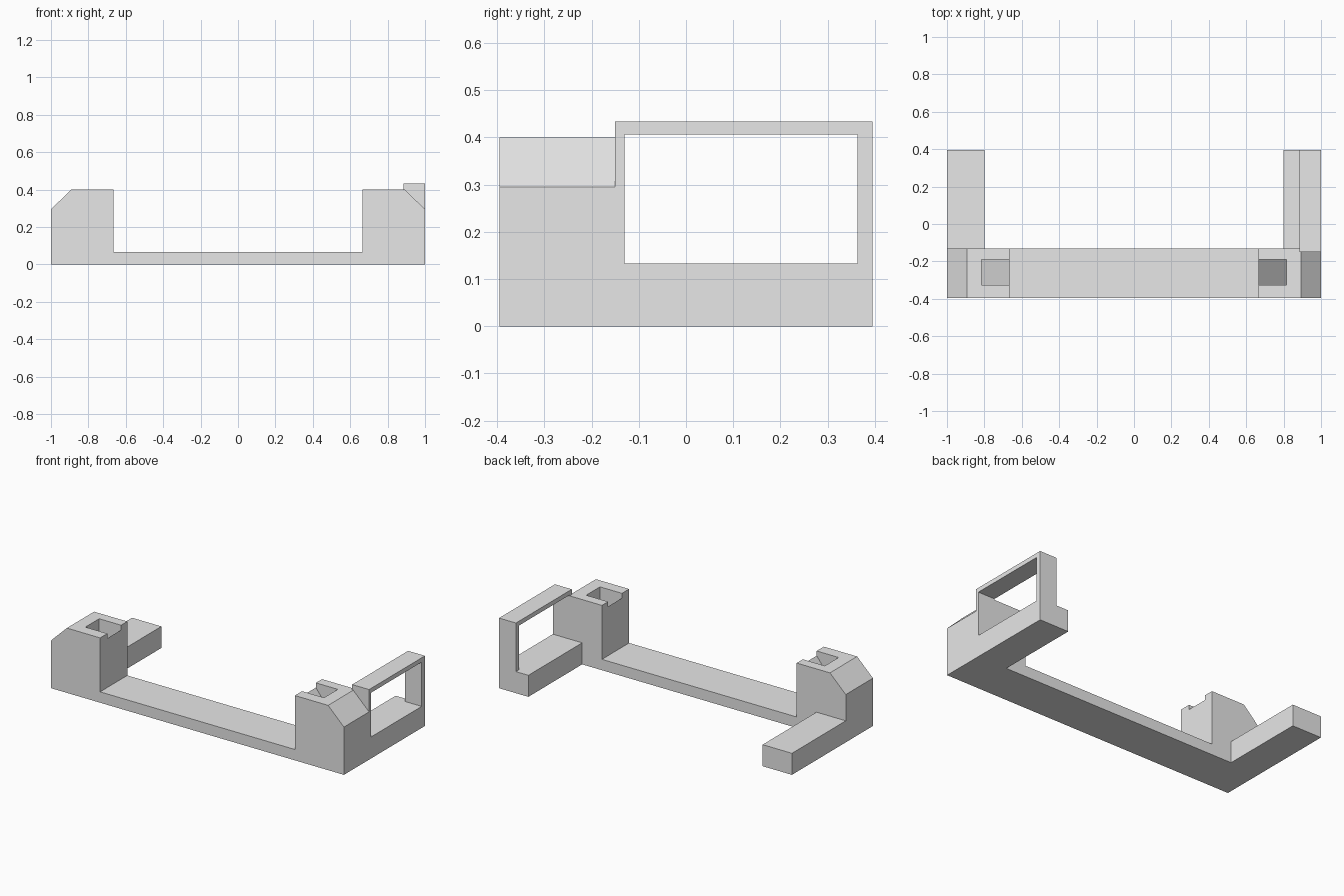
import bpy
import bmesh
from mathutils import Vector

cube = bpy.data.objects.get("Cube")
if cube:
    bpy.data.objects.remove(cube, do_unlink=True)

grey = bpy.data.materials.new("light_grey")
grey.use_nodes = True
grey.diffuse_color = (0.8, 0.8, 0.8, 1)
grey.node_tree.nodes["Principled BSDF"].inputs["Base Color"].default_value = (0.8, 0.8, 0.8, 1)


def prism(name, profile, axis, start, end):
    """Extrude a 2D profile (x,z along y or y,z along x) between two positions."""
    bm = bmesh.new()
    if axis == "y":
        points = [Vector((a, start, b)) for a, b in profile]
        travel = Vector((0, end - start, 0))
    else:
        points = [Vector((start, a, b)) for a, b in profile]
        travel = Vector((end - start, 0, 0))
    face = bm.faces.new([bm.verts.new(p) for p in points])
    result = bmesh.ops.extrude_face_region(bm, geom=[face])
    moved = [g for g in result["geom"] if isinstance(g, bmesh.types.BMVert)]
    bmesh.ops.translate(bm, verts=moved, vec=travel)
    bmesh.ops.recalc_face_normals(bm, faces=bm.faces)
    mesh = bpy.data.meshes.new(name)
    bm.to_mesh(mesh)
    bm.free()
    mesh.materials.append(grey)
    obj = bpy.data.objects.new(name, mesh)
    bpy.context.collection.objects.link(obj)
    return obj


FRONT, BACK, REAR_END = -0.395, -0.13, 0.395
ARM_TOP, BLOCK_TOP, SHOULDER = 0.133, 0.4, 0.295

# Crossbar with a chamfered block at each end
half = [(1, 0), (1, SHOULDER), (0.892, BLOCK_TOP), (0.665, BLOCK_TOP), (0.665, 0.067)]
outline = half + [(-x, z) for x, z in reversed(half)]
body = prism("crossbar_and_blocks", outline, "y", FRONT, BACK)

for side, word in ((1, "left"), (-1, "right")):
    # Sloped pocket, open through the inner face of the block
    wedge = [(0.645, 0.396), (0.815, 0.18), (0.815, 0.46), (0.645, 0.46)]
    cutter = prism(word + "_pocket_cutter", [(side * x, z) for x, z in wedge],
                   "y", -0.325, -0.19)
    cutter.hide_render = True
    cutter.hide_viewport = True
    cut = body.modifiers.new(word + "_pocket", "BOOLEAN")
    cut.operation = "DIFFERENCE"
    cut.solver = "EXACT"
    cut.object = cutter

    # Low arm running backwards
    arm = [(side * x, z) for x, z in ((0.8, 0), (1, 0), (1, ARM_TOP), (0.8, ARM_TOP))]
    prism(word + "_arm", arm, "y", BACK, REAR_END)

# Thin open loop standing on the left arm
loop = [(-0.15, SHOULDER), (-0.15, 0.433), (REAR_END, 0.433), (REAR_END, ARM_TOP),
        (0.363, ARM_TOP), (0.363, 0.406), (BACK, 0.406), (BACK, SHOULDER)]
prism("left_loop_frame", loop, "x", 0.885, 1)
